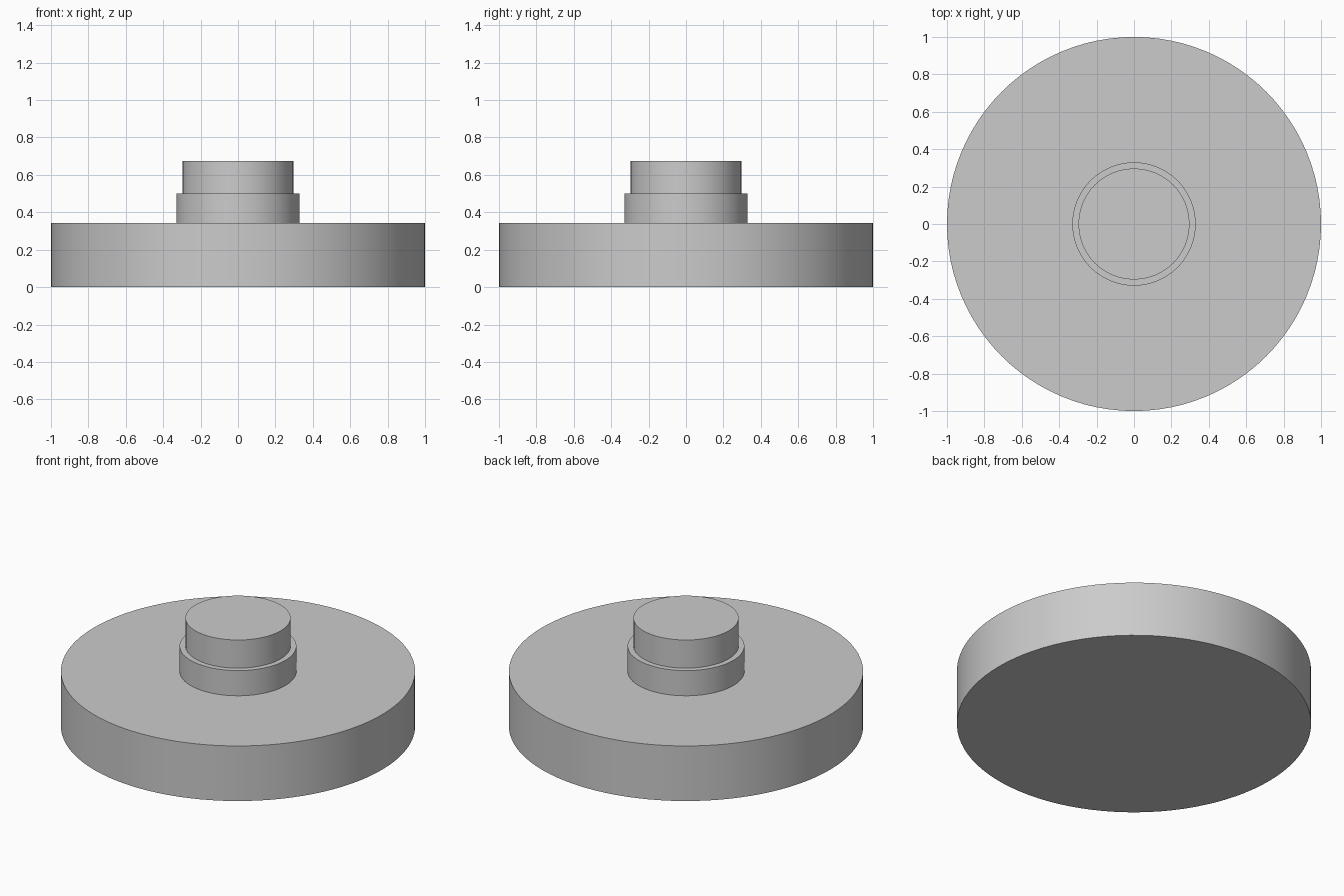
import bpy
import math

if "Cube" in bpy.data.objects:
    bpy.data.objects.remove(bpy.data.objects["Cube"])


def disc(name, radius, z0, z1, sides):
    """Upright cylinder between two heights, smooth sides and crisp rims."""
    bpy.ops.mesh.primitive_cylinder_add(
        vertices=sides, radius=radius, depth=z1 - z0,
        location=(0, 0, (z0 + z1) / 2))
    obj = bpy.context.object
    obj.name = name
    bpy.ops.object.shade_smooth_by_angle(angle=math.radians(30))
    return obj


# Wide base, stepped collar and top knob, stacked on one axis
disc("base_disc", 1.0, 0.0, 0.343, 96)
disc("collar", 0.33, 0.343, 0.50, 48)
disc("top_knob", 0.297, 0.50, 0.675, 48)
